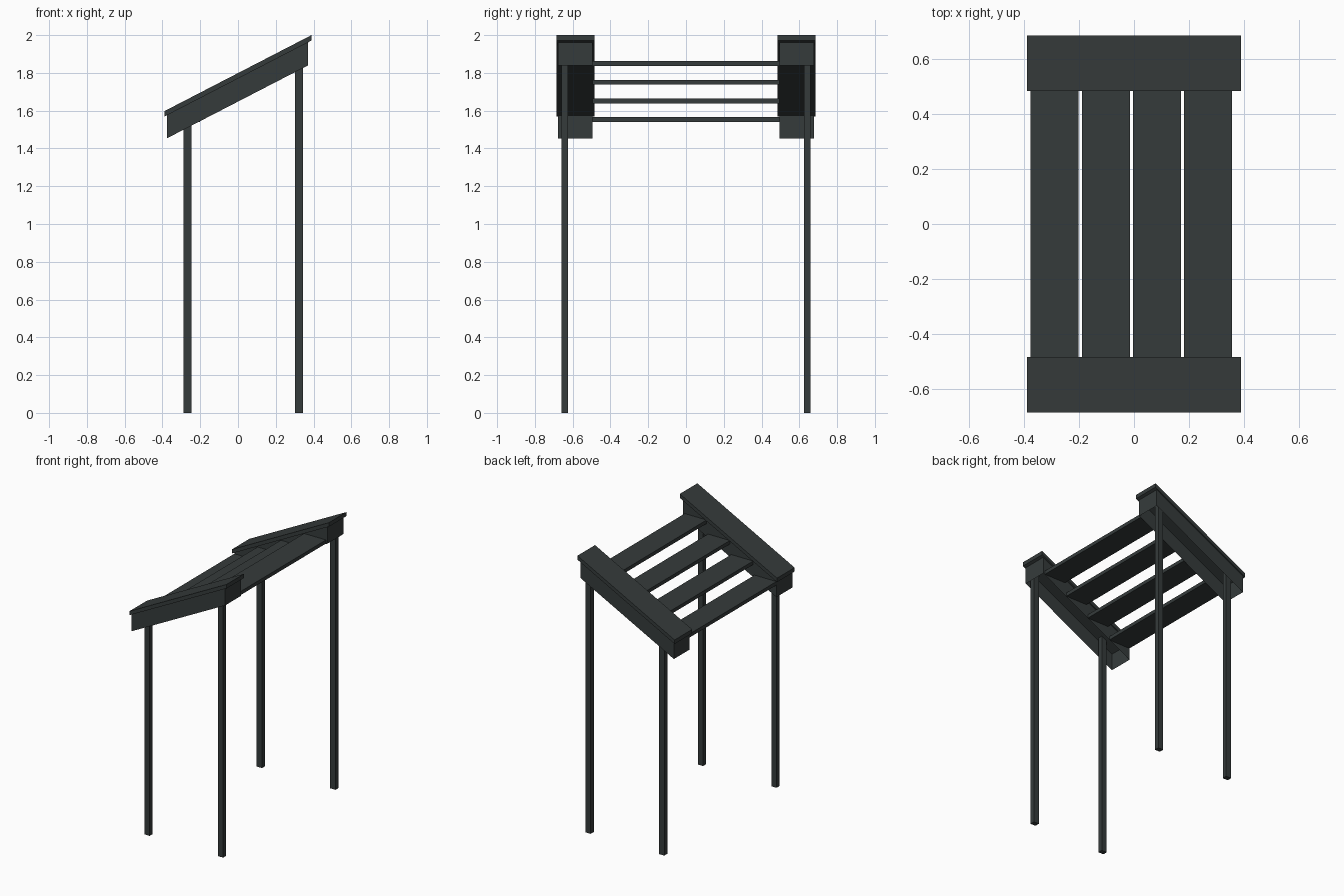
import bpy, bmesh

if "Cube" in bpy.data.objects:
    bpy.data.objects.remove(bpy.data.objects["Cube"])

mat = bpy.data.materials.new("dark_slate_grey")
mat.diffuse_color = (0.036, 0.044, 0.044, 1.0)
mat.use_nodes = True
mat.node_tree.nodes["Principled BSDF"].inputs["Base Color"].default_value = mat.diffuse_color

SLOPE = 0.402 / 0.778


def cap_under(x):
    """Height of the sloping cap's underside at x."""
    return 1.770 + SLOPE * x


def prism(name, x0, x1, y0, y1, bottom, top, open_ends=False):
    """Box whose bottom and top heights are functions of x."""
    bm = bmesh.new()
    lo, hi = [], []
    for x, y in ((x0, y0), (x1, y0), (x1, y1), (x0, y1)):
        lo.append(bm.verts.new((x, y, bottom(x))))
        hi.append(bm.verts.new((x, y, top(x))))
    for i in range(4):
        j = (i + 1) % 4
        bm.faces.new((lo[i], lo[j], hi[j], hi[i]))
    if not open_ends:
        bm.faces.new(lo[::-1])
        bm.faces.new(hi)
    me = bpy.data.meshes.new(name)
    bm.to_mesh(me)
    bm.free()
    me.materials.append(mat)
    ob = bpy.data.objects.new(name, me)
    bpy.context.collection.objects.link(ob)
    return ob


for side, label in ((-1, "front"), (1, "back")):
    def span(a, b):
        return sorted((side * a, side * b))

    # Sloping cap board
    prism(label + "_cap", -0.389, 0.389, *span(0.485, 0.686),
          cap_under, lambda x: cap_under(x) + 0.029)
    # Hollow beam under the cap, open below
    prism(label + "_beam", -0.377, 0.371, *span(0.496, 0.677),
          lambda x: cap_under(x) - 0.122, cap_under, open_ends=True)
    # Posts, tops hidden inside the beam
    for x, end in ((-0.267, "low"), (0.322, "high")):
        prism(label + "_" + end + "_post", x - 0.021, x + 0.021,
              *span(0.625, 0.660), lambda _: 0.0, cap_under)

# Four level slats stepping up between the beams
for i in range(4):
    x, z = -0.289 + 0.1863 * i, 1.553 + 0.0987 * i
    prism("slat_%d" % (i + 1), x - 0.0875, x + 0.0875, -0.496, 0.496,
          lambda _: z - 0.013, lambda _: z + 0.013)
